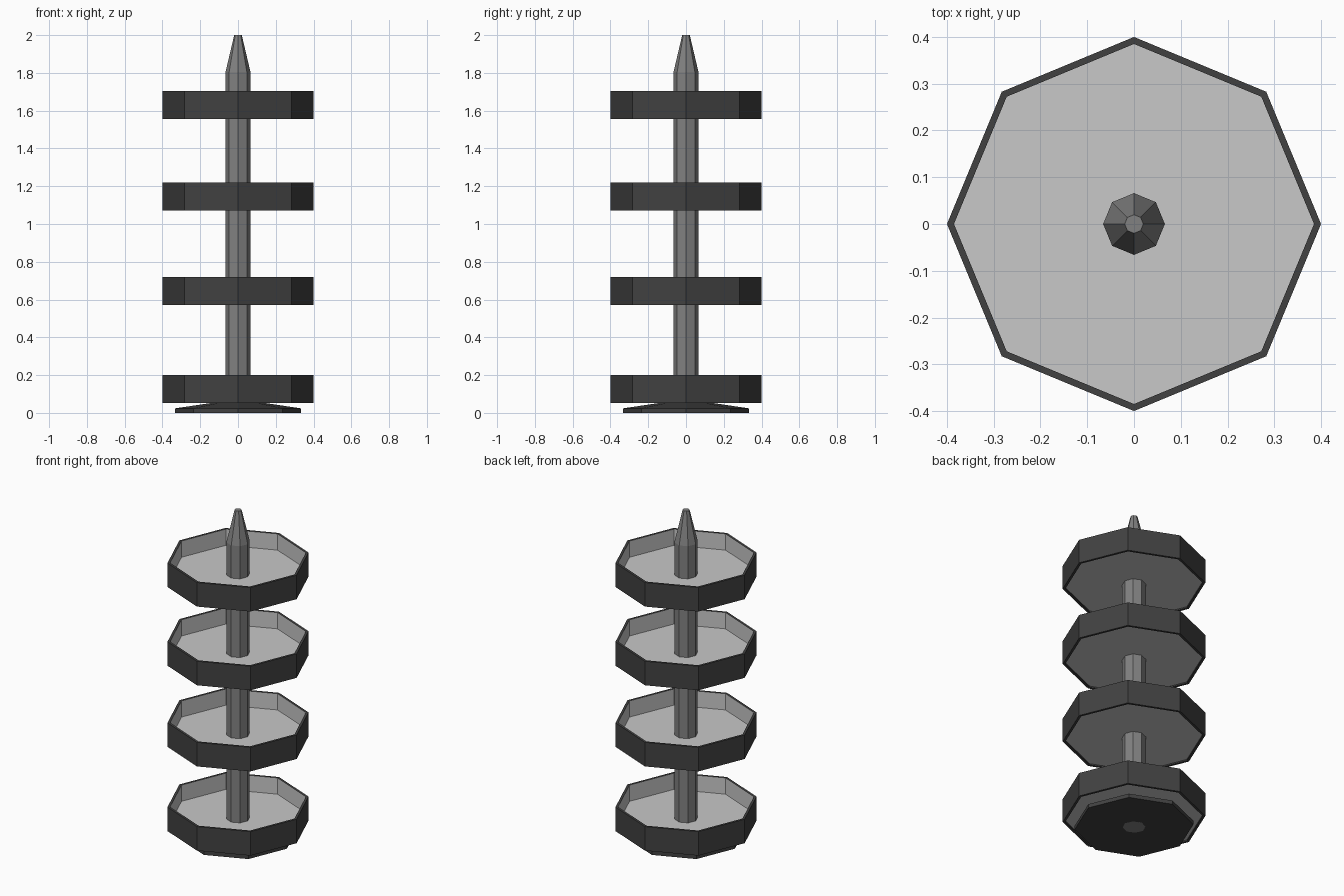
import bpy, bmesh, math

cube = bpy.data.objects.get("Cube")
if cube:
    bpy.data.objects.remove(cube, do_unlink=True)

SIDES = 8


def material(name, value):
    m = bpy.data.materials.new(name)
    m.use_nodes = True
    colour = (value, value, value, 1)
    m.diffuse_color = colour
    m.node_tree.nodes["Principled BSDF"].inputs["Base Color"].default_value = colour
    return m


dark = material("dark grey", 0.053)
mid = material("mid grey", 0.22)
light = material("light grey", 0.58)


def lathe(name, profile, mats, slots=None, closed=True):
    """Turn a (radius, z) profile into an eight-sided solid; slots colour each band."""
    bm = bmesh.new()
    rings = []
    for r, z in profile:
        rings.append([bm.verts.new((r * math.cos(a), r * math.sin(a), z))
                      for a in (math.tau * i / SIDES for i in range(SIDES))])
    bands = len(rings) if closed else len(rings) - 1
    for b in range(bands):
        lower, upper = rings[b], rings[(b + 1) % len(rings)]
        for i in range(SIDES):
            j = (i + 1) % SIDES
            face = bm.faces.new((lower[i], lower[j], upper[j], upper[i]))
            face.material_index = slots[b] if slots else 0
    if not closed:
        bm.faces.new(rings[0])
        bm.faces.new(rings[-1])
    bmesh.ops.recalc_face_normals(bm, faces=bm.faces[:])
    mesh = bpy.data.meshes.new(name)
    bm.to_mesh(mesh)
    bm.free()
    for m in mats:
        mesh.materials.append(m)
    obj = bpy.data.objects.new(name, mesh)
    bpy.context.collection.objects.link(obj)
    return obj


# Central post with a tapered tip
lathe("post", [(0.066, 0), (0.066, 1.805), (0.02, 2)], [mid], closed=False)

# Shallow sloped foot around the post
lathe("foot", [(0.064, 0), (0.333, 0), (0.333, 0.024), (0.064, 0.064)], [dark])

# Four trays: dark shell, light lining and floor
HEIGHT, OUTER, INNER, HUB = 0.148, 0.4, 0.385, 0.06
for n, base in enumerate((0.052, 0.571, 1.071, 1.556), 1):
    top = base + HEIGHT
    under, floor = base + 0.008, top - 0.1
    lathe(f"tray_{n}",
          [(HUB, under), (INNER, under), (INNER, base), (OUTER, base),
           (OUTER, top), (INNER, top), (INNER, floor), (HUB, floor)],
          [dark, light], slots=[1, 0, 0, 0, 0, 1, 1, 1])
